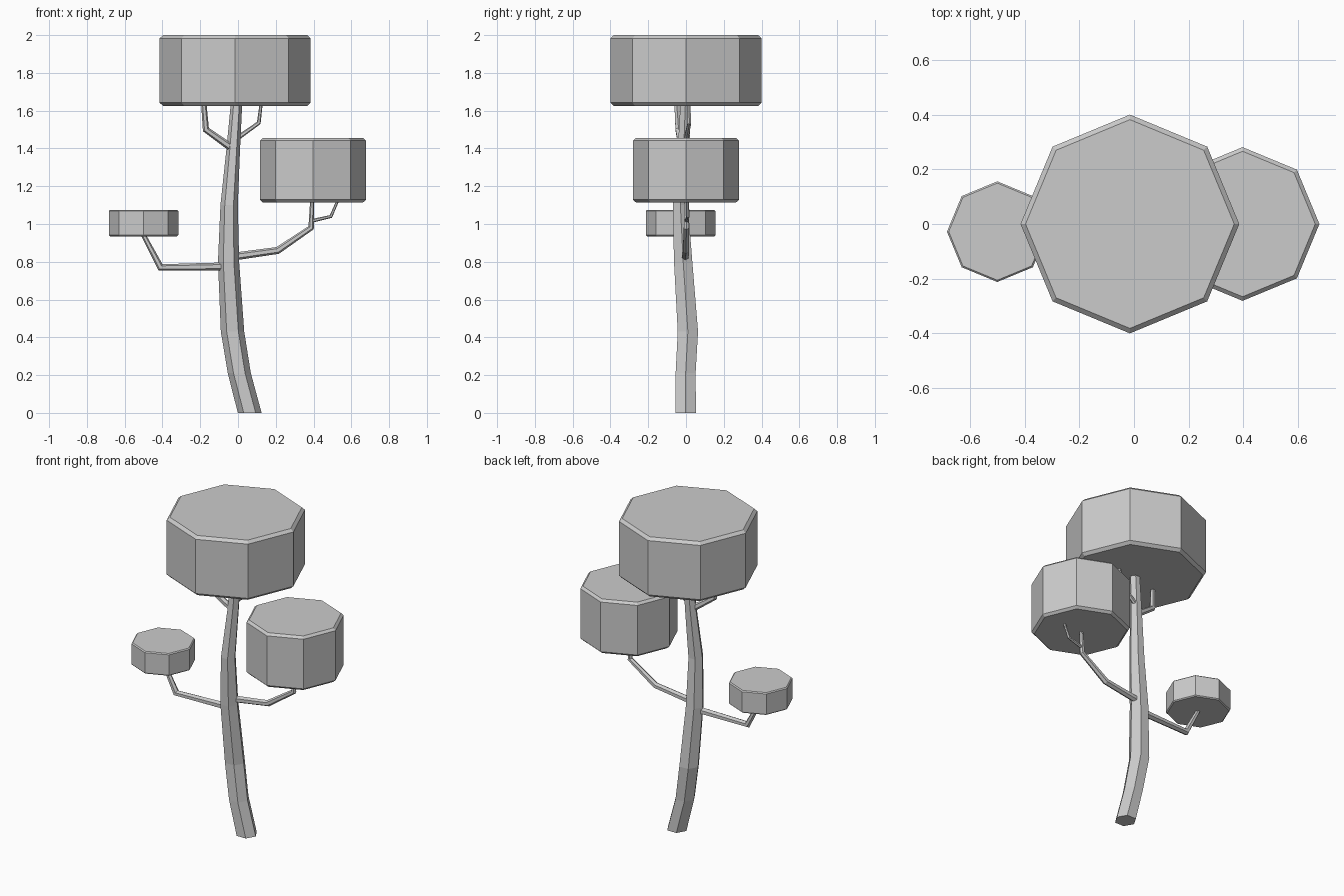
import bpy, bmesh
from math import sin, cos, tau
from mathutils import Vector

if "Cube" in bpy.data.objects:
    bpy.data.objects.remove(bpy.data.objects["Cube"])


def finish(name, bm):
    bmesh.ops.recalc_face_normals(bm, faces=bm.faces)
    mesh = bpy.data.meshes.new(name)
    bm.to_mesh(mesh)
    bm.free()
    obj = bpy.data.objects.new(name, mesh)
    bpy.context.collection.objects.link(obj)
    return obj


def limb(name, points, sides=6, level=False):
    """Sweep a tapering polygon along (x, y, z, radius) points."""
    bm = bmesh.new()
    centres = [Vector(p[:3]) for p in points]
    rings = []
    for i, c in enumerate(centres):
        before = (c - centres[i - 1]).normalized() if i else Vector()
        after = (centres[i + 1] - c).normalized() if i < len(centres) - 1 else Vector()
        t = Vector((0, 0, 1)) if level else (before + after).normalized()
        u = Vector((0, 1, 0)).cross(t).normalized()
        v = t.cross(u)
        r = points[i][3]
        rings.append([bm.verts.new(c + r * (cos(tau * k / sides) * u + sin(tau * k / sides) * v))
                      for k in range(sides)])
    for a, b in zip(rings, rings[1:]):
        for k in range(sides):
            j = (k + 1) % sides
            bm.faces.new((a[k], a[j], b[j], b[k]))
    bm.faces.new(rings[0])
    bm.faces.new(rings[-1])
    return finish(name, bm)


def crown(name, x, y, bottom, top, radius, bevel):
    """Octagonal foliage block with chamfered top and bottom rims."""
    bm = bmesh.new()
    bmesh.ops.create_cone(bm, cap_ends=True, segments=8, radius1=radius,
                          radius2=radius, depth=top - bottom)
    obj = finish(name, bm)
    obj.location = (x, y, (top + bottom) / 2)
    mod = obj.modifiers.new("rim_chamfer", 'BEVEL')
    mod.width = bevel
    mod.segments = 1
    mod.limit_method = 'ANGLE'
    mod.angle_limit = 1.05


# Foliage
crown("top_crown", -0.015, 0, 1.625, 2.0, 0.4, 0.017)
crown("right_crown", 0.397, 0, 1.115, 1.455, 0.281, 0.014)
crown("left_crown", -0.5, -0.028, 0.935, 1.075, 0.184, 0.006)

# Trunk
limb("trunk", [(0.062, -0.002, 0, 0.063), (0.007, -0.002, 0.21, 0.061),
               (-0.029, 0.01, 0.43, 0.062), (-0.05, -0.015, 0.8, 0.056),
               (-0.047, -0.03, 1.1, 0.046), (-0.025, -0.012, 1.4, 0.036),
               (-0.007, -0.003, 1.65, 0.03)], level=True)

# Lower branches
limb("left_branch", [(-0.05, -0.02, 0.775, 0.022), (-0.41, -0.028, 0.77, 0.02),
                     (-0.51, -0.028, 0.96, 0.012)])
limb("right_branch", [(-0.04, -0.005, 0.825, 0.021), (0.21, 0.0, 0.86, 0.019),
                      (0.387, 0.002, 0.98, 0.016), (0.393, 0.0, 1.14, 0.01)])
limb("right_twig", [(0.385, 0.002, 1.015, 0.01), (0.492, 0.01, 1.04, 0.009),
                    (0.535, 0.01, 1.14, 0.007)])

# Upper branches
limb("upper_left_branch", [(-0.03, -0.02, 1.4, 0.02), (-0.17, -0.04, 1.5, 0.018),
                           (-0.182, -0.05, 1.65, 0.014)])
limb("upper_right_branch", [(-0.01, 0.0, 1.45, 0.013), (0.11, 0.018, 1.535, 0.011),
                            (0.124, 0.015, 1.65, 0.008)])
